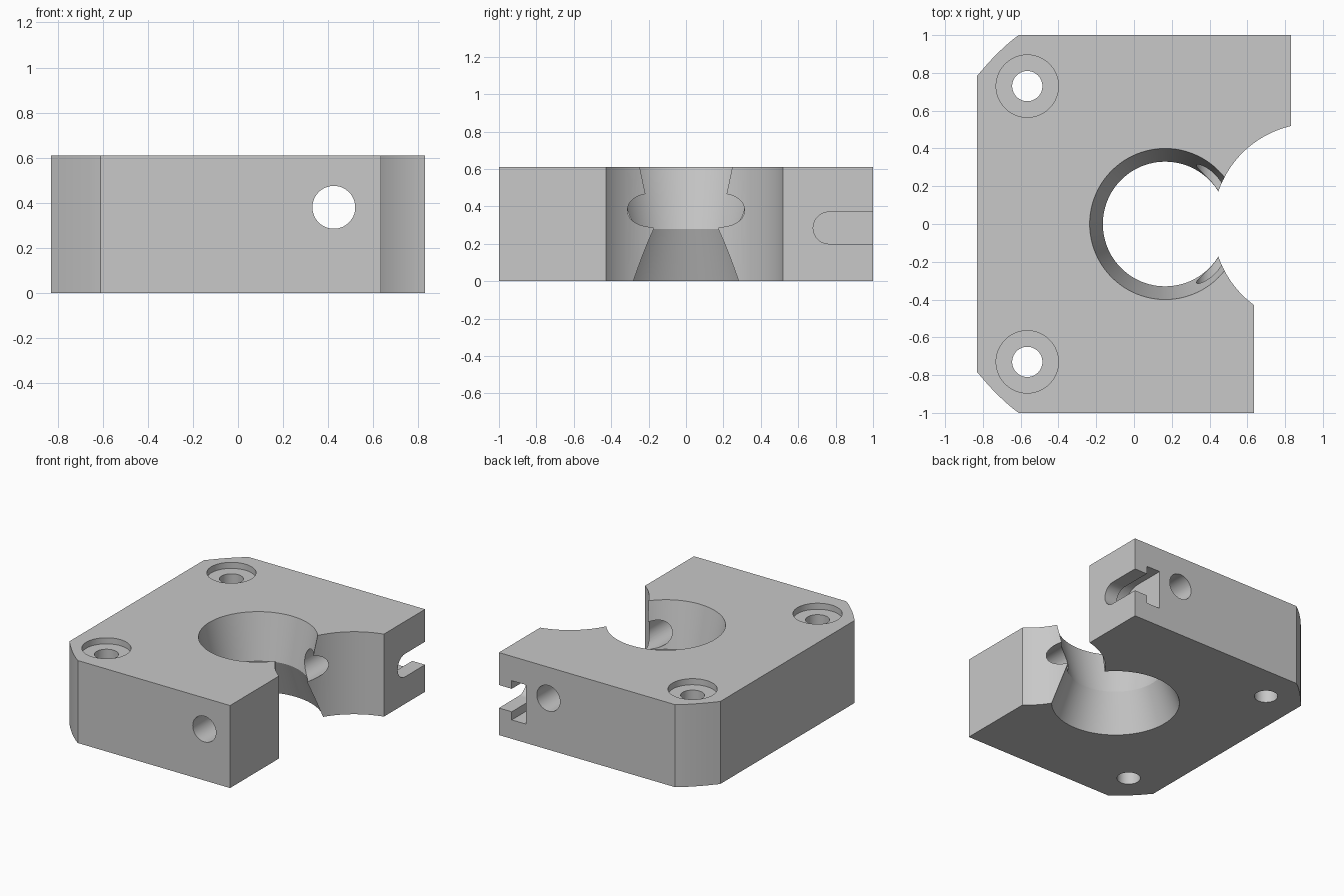
import bpy
import bmesh
from math import cos, sin, pi, atan2

cube = bpy.data.objects.get("Cube")
if cube:
    bpy.data.objects.remove(cube, do_unlink=True)

grey = bpy.data.materials.new("plain grey")
grey.use_nodes = True
colour = (0.58, 0.58, 0.58, 1)
grey.diffuse_color = colour
grey.node_tree.nodes["Principled BSDF"].inputs["Base Color"].default_value = colour

HEIGHT = 0.61
BORE_X = 0.165


def arc(cx, cy, r, start, end, n):
    return [(cx + r * cos(start + (end - start) * i / n),
             cy + r * sin(start + (end - start) * i / n)) for i in range(n + 1)]


def circle(cx, cy, r, n=64):
    return arc(cx, cy, r, 0, 2 * pi, n)[:-1]


def finish(name, bm):
    bmesh.ops.recalc_face_normals(bm, faces=bm.faces)
    mesh = bpy.data.meshes.new(name)
    bm.to_mesh(mesh)
    bm.free()
    mesh.materials.append(grey)
    ob = bpy.data.objects.new(name, mesh)
    bpy.context.collection.objects.link(ob)
    return ob


def loft(name, rings, axis="z"):
    """Skin between outlines; each ring is (points, distance along axis)."""
    place = {"z": lambda u, v, w: (u, v, w),
             "x": lambda u, v, w: (w, u, v),
             "y": lambda u, v, w: (v, w, u)}[axis]
    bm = bmesh.new()
    loops = [[bm.verts.new(place(u, v, w)) for u, v in pts] for pts, w in rings]
    for a, b in zip(loops, loops[1:]):
        for i in range(len(a)):
            j = (i + 1) % len(a)
            bm.faces.new((a[i], a[j], b[j], b[i]))
    bm.faces.new(loops[0][::-1])
    bm.faces.new(loops[-1])
    return finish(name, bm)


def prism(name, pts, lo, hi, axis="z"):
    return loft(name, [(pts, lo), (pts, hi)], axis)


# Main block with arc-trimmed left corners and a stepped right side
a0, a1 = atan2(1, -0.78), atan2(0.785, -1)
corner = arc(0.17, 0, 1.27, a0, a1, 8)
corner[0], corner[-1] = (-0.61, 1), (-0.83, 0.785)
mirrored = [(x, -y) for x, y in reversed(corner)]
outline = corner + mirrored + [(0.635, -1), (0.635, 0), (0.83, 0), (0.83, 1)]
block = prism("clamp_block", outline, 0, HEIGHT)

# Double-tapered bore
bore = [(0.475, -0.1), (0.33, 0.28), (0.421, 0.71)]
cutters = [loft("bore_cutter", [(circle(BORE_X, 0, r, 96), z) for r, z in bore])]

# Round side recess and cross hole
cutters.append(prism("recess_cutter", circle(0.95, 0, 0.532, 128), -0.1, 0.8))
cutters.append(prism("cross_hole_cutter", circle(0.38, 0.425, 0.095), -1.2, 1.2, "y"))

# Counterbored screw holes
for side, y in (("front", -0.73), ("back", 0.73)):
    cutters.append(prism(side + "_screw_cutter", circle(-0.565, y, 0.08), -0.1, 0.8))
    cutters.append(prism(side + "_counterbore_cutter", circle(-0.565, y, 0.165),
                         HEIGHT - 0.045, 0.8))


# T-slot open at the back, with rounded inner end
def slot(r):
    return arc(0.765, 0.285, r, pi / 2, 1.5 * pi, 24) + [(1.1, 0.285 - r), (1.1, 0.285 + r)]


cutters.append(loft("slot_cutter", [(slot(0.145), 0.61), (slot(0.145), 0.725),
                                    (slot(0.085), 0.725), (slot(0.085), 0.95)], "x"))

# Cut everything out of the block
bpy.context.view_layer.objects.active = block
for cutter in cutters:
    cutter.hide_render = True
    mod = block.modifiers.new("cut", "BOOLEAN")
    mod.operation = "DIFFERENCE"
    mod.solver = "EXACT"
    mod.object = cutter
    bpy.ops.object.modifier_apply(modifier=mod.name)
    bpy.data.objects.remove(cutter, do_unlink=True)

bpy.ops.object.select_all(action="DESELECT")
block.select_set(True)
bpy.ops.object.shade_smooth_by_angle(angle=pi / 9)
